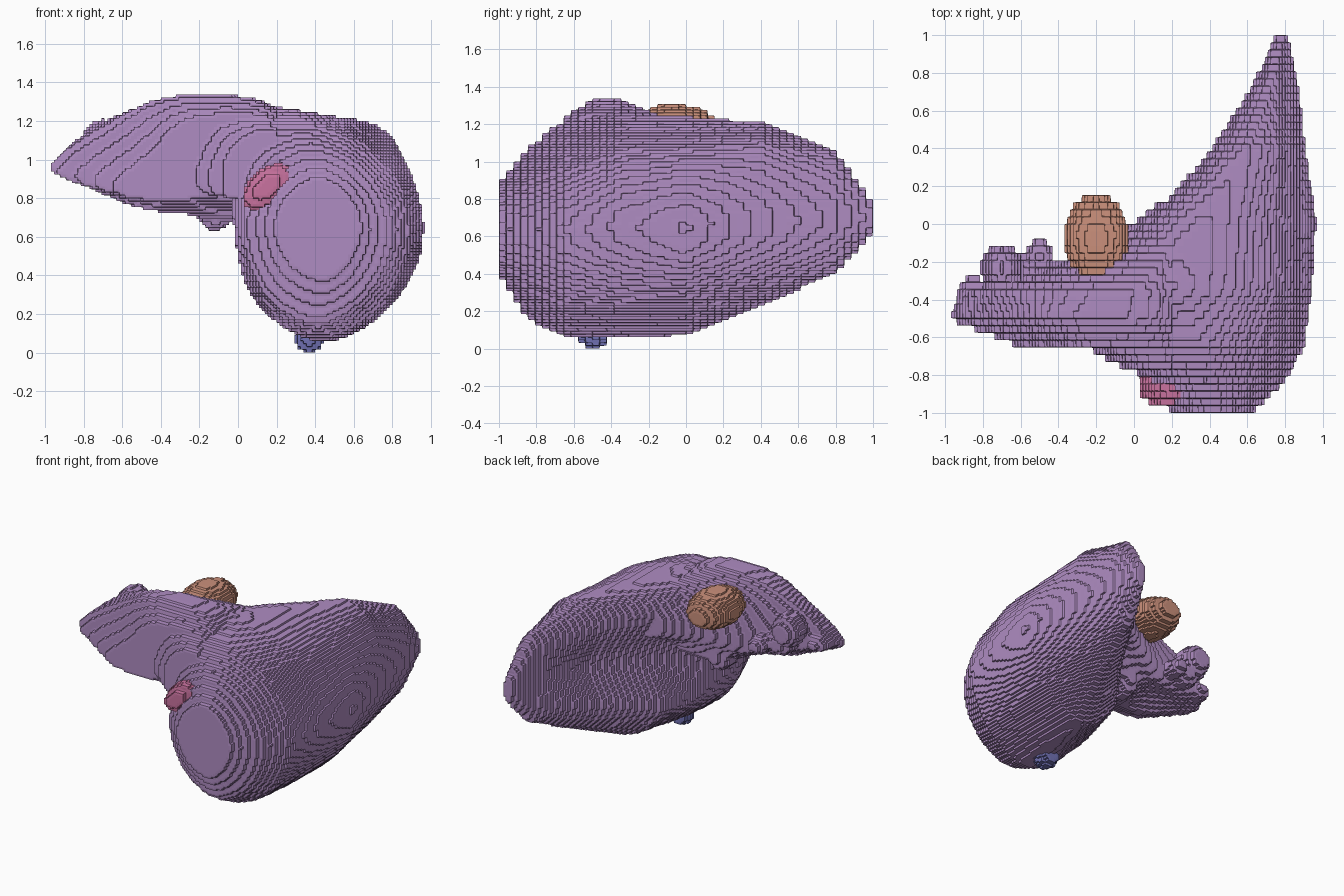
import bpy, math

if "Cube" in bpy.data.objects:
    bpy.data.objects.remove(bpy.data.objects["Cube"])

# Stepped scan-like grid: thin cells in x and z, thicker slices in y
DX, DY = 2 / 130, 2 / 52
NX, NY, NZ = 130, 52, 90

# Cross-sections (x, z) keyed by y: large right lobe, clockwise from upper left
RIGHT = [
    (-1.00, [(.27, .80), (.42, .89), (.56, .80), (.62, .65), (.56, .48), (.44, .40), (.28, .48), (.21, .65)]),
    (-0.85, [(.12, .93), (.38, 1.07), (.67, .92), (.79, .63), (.68, .33), (.42, .16), (.15, .30), (.03, .63)]),
    (-0.65, [(.00, 1.10), (.35, 1.20), (.73, 1.02), (.90, .65), (.76, .25), (.42, .06), (.10, .25), (-.02, .60)]),
    (-0.35, [(.00, 1.22), (.40, 1.24), (.79, 1.07), (.94, .65), (.79, .25), (.45, .06), (.11, .27), (.06, .64)]),
    (0.00, [(.07, 1.13), (.40, 1.24), (.81, 1.07), (.965, .65), (.84, .30), (.50, .07), (.17, .34), (.28, .72)]),
    (0.40, [(.41, 1.06), (.57, 1.21), (.81, 1.10), (.91, .70), (.84, .40), (.63, .23), (.44, .44), (.54, .73)]),
    (0.80, [(.67, .98), (.74, 1.06), (.82, .95), (.86, .70), (.82, .50), (.74, .40), (.66, .52), (.67, .75)]),
    (1.00, [(.75, .76), (.78, .78), (.80, .76), (.81, .70), (.80, .65), (.78, .62), (.76, .65), (.75, .70)]),
]
# Thin left lobe, from its tip
LEFT = [
    (-0.78, [(-.03, .85), (-.02, 1.00), (.06, 1.10), (.20, 1.13), (.20, .85), (.08, .80), (.02, .79), (-.01, .80)]),
    (-0.67, [(-.22, .88), (-.20, 1.00), (-.08, 1.17), (.20, 1.18), (.20, .85), (.00, .80), (-.12, .82), (-.18, .83)]),
    (-0.636, [(-.65, .87), (-.47, 1.03), (-.24, 1.22), (.20, 1.20), (.20, .85), (-.10, .81), (-.30, .79), (-.55, .80)]),
    (-0.50, [(-.98, .96), (-.70, 1.17), (-.34, 1.33), (.20, 1.26), (.20, .80), (-.14, .74), (-.48, .73), (-.80, .86)]),
    (-0.35, [(-.90, 1.01), (-.70, 1.20), (-.25, 1.33), (.20, 1.26), (.20, .80), (-.10, .66), (-.40, .80), (-.75, .90)]),
    (-0.20, [(-.40, .90), (-.35, 1.05), (-.20, 1.22), (.20, 1.24), (.20, .75), (-.10, .70), (-.25, .80), (-.35, .83)]),
    (-0.05, [(-.08, .95), (-.06, 1.05), (.03, 1.14), (.25, 1.20), (.28, .90), (.17, .84), (.05, .87), (-.04, .90)]),
    (0.12, [(.14, 1.00), (.14, 1.06), (.17, 1.11), (.30, 1.17), (.35, .95), (.28, .92), (.20, .93), (.16, .95)]),
]


def section(keys, y):
    """Blend neighbouring sections and round the outline."""
    if not keys[0][0] <= y <= keys[-1][0]:
        return None
    for (y0, a), (y1, b) in zip(keys, keys[1:]):
        if y <= y1:
            t = (y - y0) / (y1 - y0)
            p = [[u + (v - u) * t for u, v in zip(q, r)] for q, r in zip(a, b)]
            break
    n, out = len(p), []
    for i in range(n):
        p0, p1, p2, p3 = (p[(i + k) % n] for k in (-1, 0, 1, 2))
        for s in (0, .2, .4, .6, .8):
            out.append([.5 * (2 * b + (c - a) * s + (2 * a - 5 * b + 4 * c - d) * s * s
                              + (3 * b - a - 3 * c + d) * s ** 3)
                        for a, b, c, d in zip(p0, p1, p2, p3)])
    return out


def loft_cells(keys):
    cells = set()
    for j in range(NY):
        pts = section(keys, -1 + (j + .5) * DY)
        if not pts:
            continue
        for i in range(NX):
            x = -1 + (i + .5) * DX
            zs = sorted(az + (bz - az) * (x - ax) / (bx - ax)
                        for (ax, az), (bx, bz) in zip(pts, pts[1:] + pts[:1])
                        if (ax > x) != (bx > x))
            for lo, hi in zip(zs[::2], zs[1::2]):
                cells.update((i, j, k) for k in range(max(0, round(lo / DX)), round(hi / DX)))
    return cells


def blob_cells(c, r, tilt=0):
    """Ellipsoid, optionally tilted in the front plane."""
    cs, sn = math.cos(tilt), math.sin(tilt)
    m = max(r)
    cells = set()
    for i in range(int((c[0] - m + 1) / DX), int((c[0] + m + 1) / DX) + 1):
        for j in range(max(0, int((c[1] - m + 1) / DY)), int((c[1] + m + 1) / DY) + 1):
            for k in range(max(0, int((c[2] - m) / DX)), int((c[2] + m) / DX) + 1):
                x, y, z = -1 + (i + .5) * DX - c[0], -1 + (j + .5) * DY - c[1], (k + .5) * DX - c[2]
                u, w = x * cs + z * sn, z * cs - x * sn
                if (u / r[0]) ** 2 + (y / r[1]) ** 2 + (w / r[2]) ** 2 < 1:
                    cells.add((i, j, k))
    return cells


SIDES = [((1, 0, 0), ((1, 0, 0), (1, 1, 0), (1, 1, 1), (1, 0, 1))),
         ((-1, 0, 0), ((0, 0, 0), (0, 0, 1), (0, 1, 1), (0, 1, 0))),
         ((0, 1, 0), ((0, 1, 0), (0, 1, 1), (1, 1, 1), (1, 1, 0))),
         ((0, -1, 0), ((0, 0, 0), (1, 0, 0), (1, 0, 1), (0, 0, 1))),
         ((0, 0, 1), ((0, 0, 1), (1, 0, 1), (1, 1, 1), (0, 1, 1))),
         ((0, 0, -1), ((0, 0, 0), (0, 1, 0), (1, 1, 0), (1, 0, 0)))]


def make(name, cells, color):
    """Skin the outside of a set of cells and slightly slope the steps."""
    index, faces = {}, []
    for i, j, k in cells:
        for (a, b, c), quad in SIDES:
            if (i + a, j + b, k + c) not in cells:
                faces.append([index.setdefault((i + u, j + v, k + w), len(index)) for u, v, w in quad])
    me = bpy.data.meshes.new(name)
    me.from_pydata([(-1 + i * DX, -1 + j * DY, k * DX) for i, j, k in index], [], faces)
    mat = bpy.data.materials.new(name)
    mat.diffuse_color = (*color, 1)
    mat.use_nodes = True
    mat.node_tree.nodes["Principled BSDF"].inputs["Base Color"].default_value = mat.diffuse_color
    me.materials.append(mat)
    ob = bpy.data.objects.new(name, me)
    bpy.context.collection.objects.link(ob)
    smooth = ob.modifiers.new("slope_steps", 'SMOOTH')
    smooth.factor, smooth.iterations = .5, 1


# Small nodules
back = blob_cells((-.20, -.07, 1.18), (.17, .23, .13))
front = blob_cells((.15, -.86, .86), (.15, .10, .09), math.radians(42))
under = blob_cells((.37, -.49, .07), (.075, .08, .07))

# Organ body: both lobes plus ragged spurs behind the left lobe
body = loft_cells(RIGHT) | loft_cells(LEFT)
for c, r in [((-.70, -.23, 1.09), (.11, .12, .12)), ((-.50, -.17, .95), (.07, .09, .06)),
             ((-.85, -.38, .98), (.09, .10, .06)), ((-.12, -.28, .74), (.09, .12, .11)),
             ((-.62, -.25, .97), (.12, .09, .08))]:
    body |= blob_cells(c, r)

make("organ_body", body - back - front - under, (.43, .265, .54))
make("back_nodule", back, (.60, .28, .20))
make("front_nodule", front, (.59, .17, .35))
make("underside_nodule", under, (.17, .17, .47))
